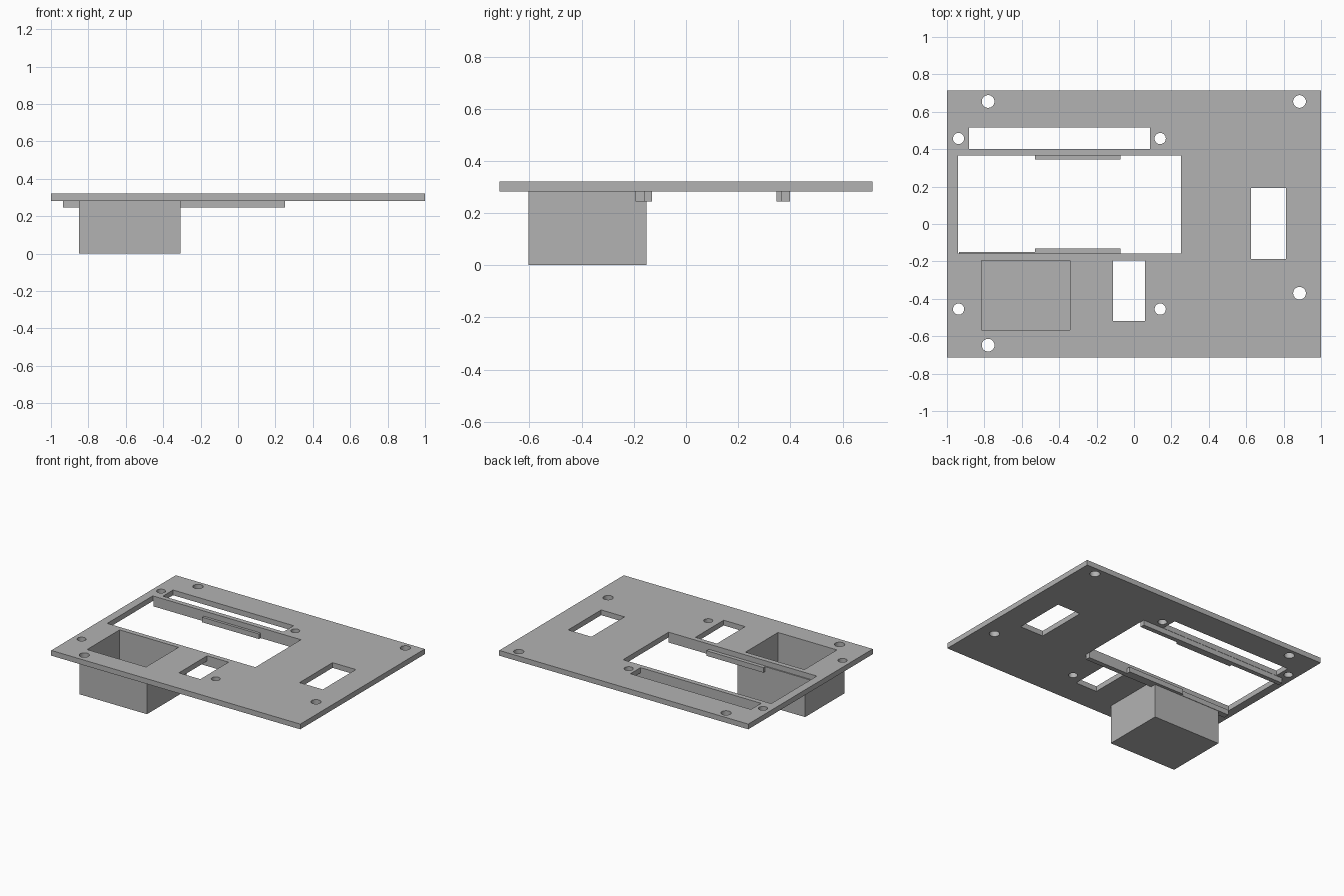
import bpy

if "Cube" in bpy.data.objects:
    bpy.data.objects.remove(bpy.data.objects["Cube"], do_unlink=True)

GREY = (0.45, 0.45, 0.45, 1)
grey = bpy.data.materials.new("plain grey")
grey.use_nodes = True
grey.diffuse_color = GREY
grey.node_tree.nodes["Principled BSDF"].inputs["Base Color"].default_value = GREY

TOP, UNDER, RAIL_Z = 0.32, 0.282, 0.245
HALF_Y = 0.714


def block(name, x, y, z):
    """Box from (min, max) pairs on each axis."""
    spans = (x, y, z)
    bpy.ops.mesh.primitive_cube_add(size=1, location=[sum(s) / 2 for s in spans])
    ob = bpy.context.object
    ob.name = name
    ob.scale = [s[1] - s[0] for s in spans]
    bpy.ops.object.transform_apply(location=True, rotation=False, scale=True)
    ob.data.materials.append(grey)
    return ob


def drill(name, x, y, radius):
    """Round cutter through the plate."""
    bpy.ops.mesh.primitive_cylinder_add(vertices=32, radius=radius, depth=0.2,
                                        location=(x, y, (TOP + UNDER) / 2))
    ob = bpy.context.object
    ob.name = name
    ob.data.materials.append(grey)
    return ob


def cut(target, cutters):
    """Subtract every cutter from the target, then discard the cutters."""
    bpy.context.view_layer.objects.active = target
    for cutter in cutters:
        cutter.hide_render = True
        mod = target.modifiers.new("cut", 'BOOLEAN')
        mod.operation = 'DIFFERENCE'
        mod.solver = 'EXACT'
        mod.object = cutter
        bpy.ops.object.modifier_apply(modifier=mod.name)
        bpy.data.objects.remove(cutter, do_unlink=True)


# Pocket opening shared by the plate and the box below it
pocket_x, pocket_y = (-0.815, -0.342), (-0.567, -0.194)

# Panel plate with rectangular openings and round screw holes
plate = block("panel_plate", (-1, 1), (-HALF_Y, HALF_Y), (UNDER, TOP))
through = (0.2, 0.4)
openings = [
    ((-0.94, 0.25), (-0.158, 0.365)),    # display window
    ((-0.883, 0.085), (0.4, 0.516)),     # long slot
    ((0.625, 0.812), (-0.187, 0.192)),   # side window
    ((-0.112, 0.06), (-0.518, -0.194)),  # small window
    (pocket_x, pocket_y),
]
cutters = [block("opening_cutter", x, y, through) for x, y in openings]
for x, y in [(-0.78, 0.655), (0.885, 0.655), (0.885, -0.37), (-0.78, -0.648)]:
    cutters.append(drill("corner_hole_cutter", x, y, 0.034))
for x in (-0.938, 0.14):
    for y in (-0.455, 0.457):
        cutters.append(drill("display_hole_cutter", x, y, 0.03))
cut(plate, cutters)
bpy.ops.object.select_all(action='DESELECT')
plate.select_set(True)
bpy.context.view_layer.objects.active = plate
bpy.ops.object.shade_smooth_by_angle()

# Open-topped box hanging under the plate
box = block("hanging_box", (-0.85, -0.308), (-0.604, -0.152), (0, UNDER))
cut(box, [block("pocket_cutter", pocket_x, pocket_y, (0.037, 0.4))])

# Rails along both long edges of the display window
rail_x, tab_x, rail_z = (-0.935, 0.25), (-0.53, -0.073), (RAIL_Z, UNDER)
block("back_rail", rail_x, (0.365, 0.398), rail_z)
block("front_rail", rail_x, (-0.193, -0.158), rail_z)
block("front_rail_step", (-0.935, -0.53), (-0.158, -0.149), rail_z)

# Retaining tabs reaching into the window
block("back_tab", tab_x, (0.346, 0.365), rail_z)
block("front_tab", tab_x, (-0.158, -0.131), rail_z)
